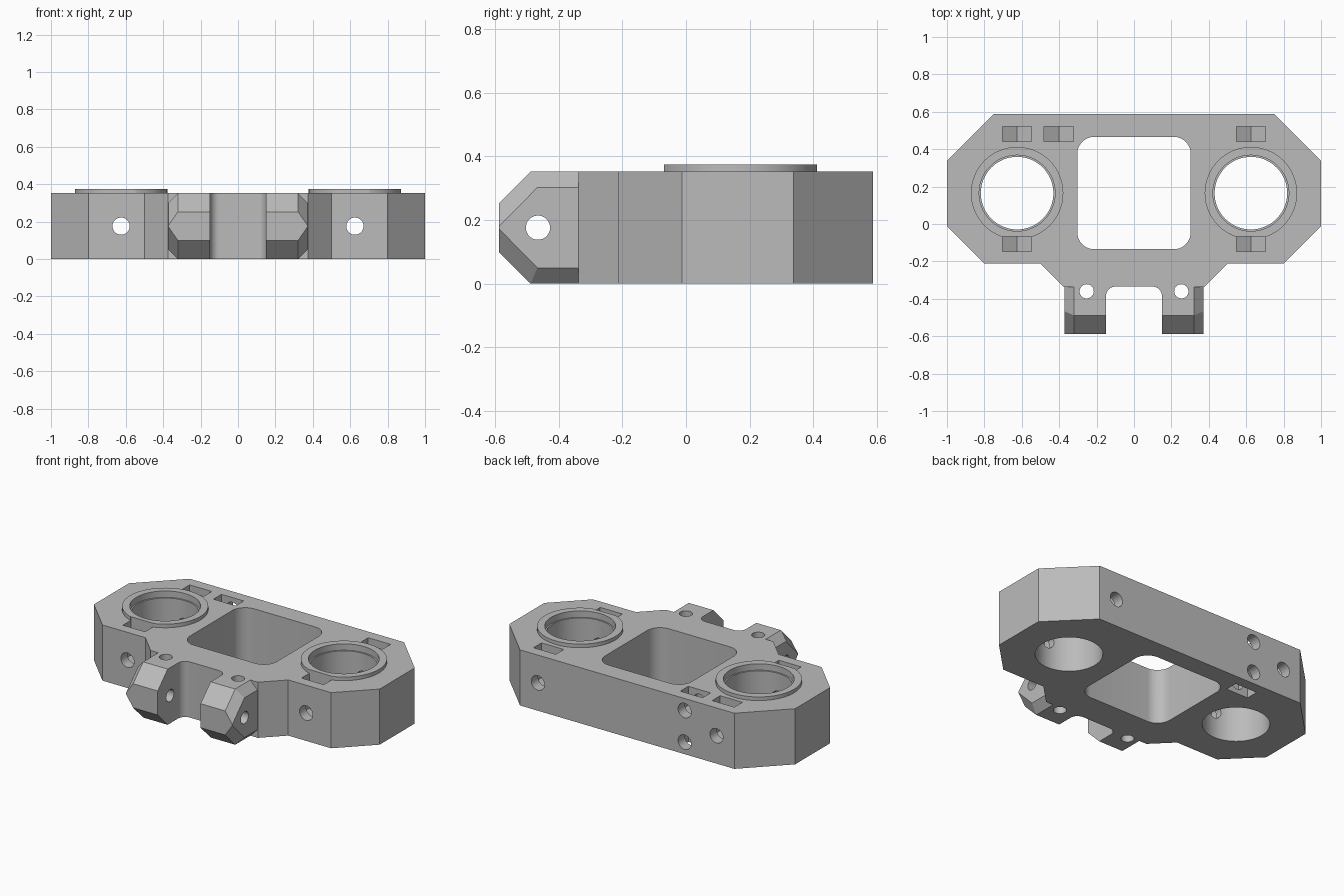
import bpy, bmesh
from math import cos, sin, pi, radians
from mathutils import Vector

old = bpy.data.objects.get("Cube")
if old:
    bpy.data.objects.remove(old, do_unlink=True)

H = 0.352            # body height
MID = H / 2
BORE_X, BORE_Y = 0.625, 0.165
NUT_Y = 0.48

grey = bpy.data.materials.new("light_grey")
grey.use_nodes = True
grey.diffuse_color = (0.5, 0.5, 0.5, 1)
grey.node_tree.nodes["Principled BSDF"].inputs["Base Color"].default_value = (0.5, 0.5, 0.5, 1)


def loft(name, sections):
    """Closed solid through matching rings of points."""
    bm = bmesh.new()
    rings = [[bm.verts.new(p) for p in s] for s in sections]
    n = len(rings[0])
    for a, b in zip(rings, rings[1:]):
        for i in range(n):
            j = (i + 1) % n
            bm.faces.new((a[i], a[j], b[j], b[i]))
    bm.faces.new(rings[0])
    bm.faces.new(rings[-1])
    bmesh.ops.recalc_face_normals(bm, faces=bm.faces)
    me = bpy.data.meshes.new(name)
    bm.to_mesh(me)
    bm.free()
    me.materials.append(grey)
    ob = bpy.data.objects.new(name, me)
    bpy.context.collection.objects.link(ob)
    return ob


def prism(name, pts, axis, lo, hi):
    """Extrude a 2D outline along x, y or z."""
    put = {"x": lambda u, v, w: (w, u, v),
           "y": lambda u, v, w: (u, w, v),
           "z": lambda u, v, w: (u, v, w)}[axis]
    return loft(name, [[put(u, v, w) for u, v in pts] for w in (lo, hi)])


def arc(cx, cy, r, start, end, n):
    return [(cx + r * cos(start + (end - start) * i / n),
             cy + r * sin(start + (end - start) * i / n)) for i in range(n + 1)]


def circle(cx, cy, r, n=32):
    return arc(cx, cy, r, 0, 2 * pi, n)[:-1]


def rounded_rect(x0, x1, y0, y1, r):
    pts = []
    corners = [(x1 - r, y1 - r), (x0 + r, y1 - r), (x0 + r, y0 + r), (x1 - r, y0 + r)]
    for k, (cx, cy) in enumerate(corners):
        pts += arc(cx, cy, r, k * pi / 2, (k + 1) * pi / 2, 10)
    return pts


def combine(target, tool, operation):
    mod = target.modifiers.new("combine", "BOOLEAN")
    mod.operation = operation
    mod.solver = "EXACT"
    mod.object = tool
    bpy.context.view_layer.objects.active = target
    bpy.ops.object.modifier_apply(modifier=mod.name)
    bpy.data.objects.remove(tool, do_unlink=True)


def cut(tool):
    combine(body, tool, "DIFFERENCE")


# Main plate with chamfered corners
half = [(0.75, 0.588), (1, 0.338), (1, -0.012), (0.8, -0.212), (0.5, -0.212), (0.375, -0.337)]
body = prism("bracket_body", half + [(-x, y) for x, y in reversed(half)], "z", 0, H)

# Front hinge block, bevelled at its outer ends
full = [(-0.32, H), (-0.488, H), (-0.588, H - 0.1), (-0.588, 0.1), (-0.488, 0), (-0.32, 0)]
end = [(-0.32, H - 0.05), (-0.467, H - 0.05), (-0.588, MID + 0.003),
       (-0.588, MID - 0.003), (-0.467, 0.05), (-0.32, 0.05)]
stations = [(-0.372, end), (-0.322, full), (0.322, full), (0.372, end)]
hinge = loft("hinge_block", [[(x, y, z) for y, z in pts] for x, pts in stations])
combine(body, hinge, "UNION")

# Notch that splits the block into two lugs, and the central window
cut(prism("notch", rounded_rect(-0.15, 0.15, -0.8, -0.335, 0.05), "z", -0.1, 0.5))
cut(prism("window", rounded_rect(-0.303, 0.303, -0.135, 0.466, 0.09), "z", -0.1, 0.5))

# Raised collars, stepped bores and screw holes on both sides
for s in (-1, 1):
    x = s * BORE_X
    combine(body, prism("collar", circle(x, BORE_Y, 0.247, 64), "z", 0.2, 0.375), "UNION")
    cut(prism("bore", circle(x, BORE_Y, 0.194, 64), "z", -0.1, 0.5))
    cut(prism("bore_step", circle(x, BORE_Y, 0.203, 64), "z", 0.335, 0.5))
    cut(prism("screw_hole", circle(x, MID, 0.046), "y", -0.4, BORE_Y))
    cut(prism("screw_hole", circle(x, MID, 0.046), "y", BORE_Y, 0.8))
    cut(prism("lug_pin_hole", circle(s * 0.253, -0.36, 0.038), "z", -0.1, 0.5))

# Hinge pin hole through both lugs
cut(prism("hinge_hole", circle(-0.465, MID, 0.038), "x", -0.6, 0.6))


# Nut slots with a pointed floor; d is the side they open to
def nut_slot(x, y, z, d):
    w, far = 0.078, MID + d * 0.4
    pts = [(x - w, far), (x - w, z - d * 0.045), (x, z - d * 0.09),
           (x + w, z - d * 0.045), (x + w, far)]
    cut(prism("nut_slot", pts, "y", y - 0.04, y + 0.04))


for s in (-1, 1):
    nut_slot(s * BORE_X, NUT_Y, MID, 1)
    nut_slot(s * BORE_X, -0.107, MID, 1)

# Extra pair of screws on the right rear, one slot above and one below
for d in (-1, 1):
    z = MID + d * 0.1
    nut_slot(-0.402, NUT_Y, z, d)
    cut(prism("rear_screw_hole", circle(-0.402, z, 0.046), "y", 0.4, 0.8))

bpy.ops.object.select_all(action="DESELECT")
body.select_set(True)
bpy.context.view_layer.objects.active = body
bpy.ops.object.shade_smooth_by_angle(angle=radians(30))
